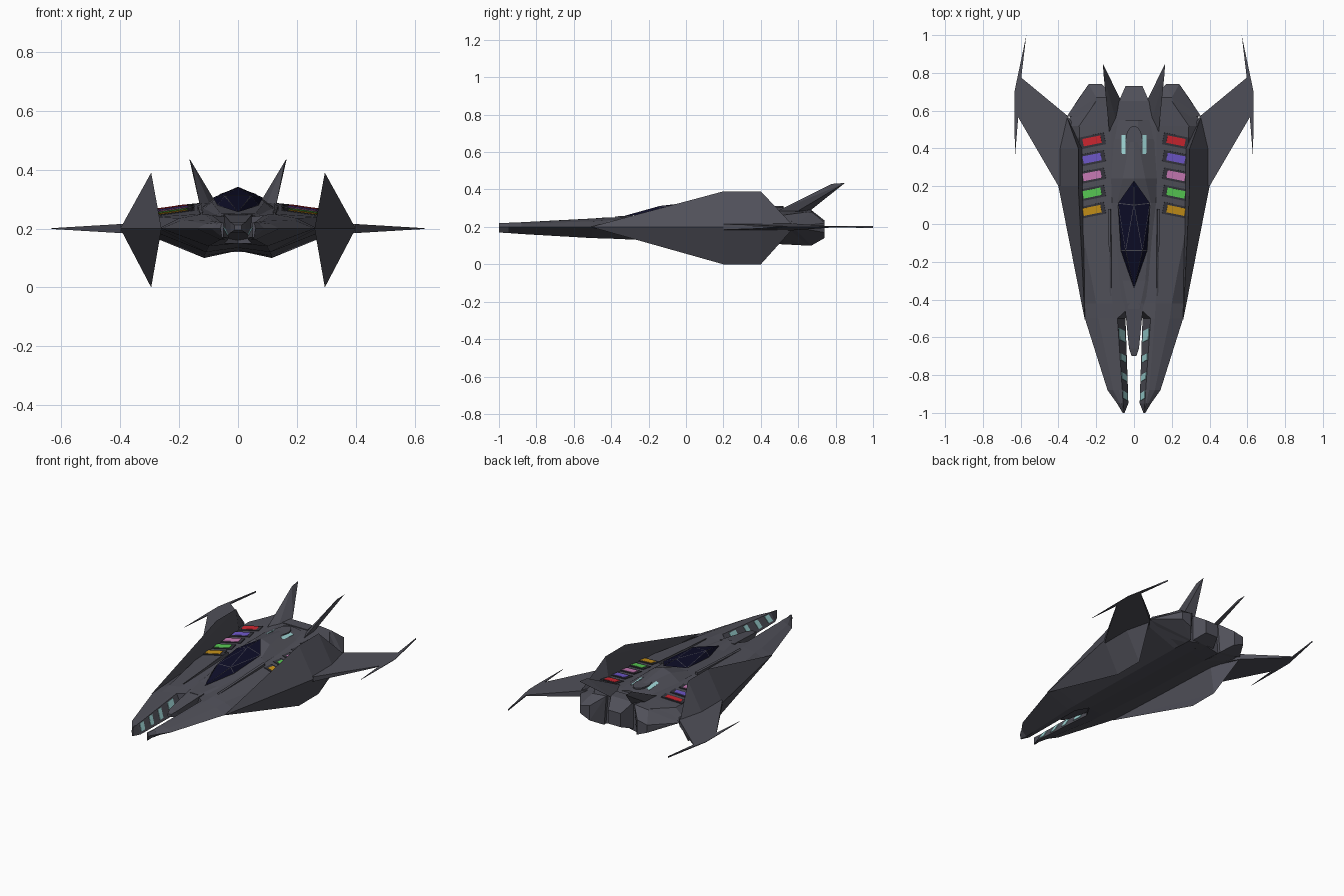
import bpy, bmesh
from math import sin, cos, pi
from mathutils import Vector, Matrix, Euler

cube = bpy.data.objects.get("Cube")
if cube:
    bpy.data.objects.remove(cube, do_unlink=True)


def material(name, r, g, b):
    mat = bpy.data.materials.new(name)
    mat.use_nodes = True
    mat.diffuse_color = (r, g, b, 1)
    mat.node_tree.nodes["Principled BSDF"].inputs["Base Color"].default_value = (r, g, b, 1)
    return mat


grey = material("hull grey", .08, .08, .1)
dark = material("frame grey", .035, .035, .045)
glass = material("canopy navy", .004, .004, .02)
cyan = material("light cyan", .35, .68, .68)
red = material("panel red", .62, .02, .03)
purple = material("panel purple", .16, .1, .6)
pink = material("panel pink", .6, .2, .48)
green = material("panel green", .1, .6, .09)
yellow = material("panel yellow", .56, .28, .01)


def finish(name, bm, mats, mirror=True):
    """Turn a bmesh into a flat-shaded object, mirrored across x = 0."""
    bmesh.ops.recalc_face_normals(bm, faces=bm.faces[:])
    mesh = bpy.data.meshes.new(name)
    bm.to_mesh(mesh)
    bm.free()
    for mat in mats:
        mesh.materials.append(mat)
    obj = bpy.data.objects.new(name, mesh)
    bpy.context.collection.objects.link(obj)
    if mirror:
        obj.modifiers.new("mirror", "MIRROR")
    return obj


def convex(points, merge=True):
    """Faceted solid wrapped around a few corner points."""
    bm = bmesh.new()
    verts = [bm.verts.new(p) for p in points]
    bmesh.ops.convex_hull(bm, input=verts)
    loose = [v for v in bm.verts if not v.link_faces]
    bmesh.ops.delete(bm, geom=loose, context="VERTS")
    if merge:
        bmesh.ops.dissolve_limit(bm, angle_limit=.01, verts=bm.verts[:], edges=bm.edges[:])
    return bm


def loft(stations):
    """Skin closed (x, z) rings placed along y."""
    bm = bmesh.new()
    rings = [[bm.verts.new((x, y, z)) for x, z in ring] for y, ring in stations]
    for a, b in zip(rings, rings[1:]):
        for i in range(len(a)):
            j = (i + 1) % len(a)
            bm.faces.new((a[i], a[j], b[j], b[i]))
    bm.faces.new(rings[0])
    bm.faces.new(rings[-1][::-1])
    return bm


def both(points):
    return points + [(-x, y, z) for x, y, z in points]


# Forked main hull: inner top, shoulder, outer shoulder, side edge, keel, inner bottom
EDGE = .2
hull_stations = [
    (-1, [(.05, .22), (.053, .22), (.056, .215), (.06, EDGE), (.055, .17), (.05, .17)]),
    (-.95, [(.058, .222), (.065, .222), (.075, .215), (.09, EDGE), (.05, .167), (.03, .168)]),
    (-.88, [(.062, .225), (.08, .225), (.11, .216), (.14, EDGE), (.06, .162), (.032, .165)]),
    (-.5, [(.088, .245), (.11, .244), (.19, .23), (.26, EDGE), (.1, .14), (.045, .15)]),
    (-.42, [(0, .235), (.115, .25), (.2, .235), (.27, EDGE), (.1, .138), (0, .15)]),
    (0, [(0, .262), (.12, .262), (.28, .24), (.31, EDGE), (.11, .12), (0, .135)]),
    (.52, [(0, .286), (.12, .286), (.29, .263), (.36, EDGE), (.115, .107), (0, .125)]),
    (.65, [(0, .285), (.09, .285), (.2, .28), (.3, EDGE), (.115, .1), (0, .125)]),
]
finish("main_hull", loft(hull_stations), [grey])

# Raised spine carrying the canopy
FLOOR = (0, .22)
spine_stations = [
    (-.45, [(0, .25), (.03, .248), (.055, .235), FLOOR]),
    (-.3, [(0, .252), (.06, .252), (.11, .24), FLOOR]),
    (.11, [(0, .29), (.09, .29), (.125, .26), FLOOR]),
    (.24, [(0, .338), (.06, .318), (.125, .27), FLOOR]),
    (.45, [(0, .31), (.02, .31), (.11, .28), FLOOR]),
    (.55, [(0, .3), (.02, .3), (.105, .28), FLOOR]),
]
finish("spine", loft(spine_stations), [grey])

# Rounded fairing at the back of the spine
arch = [(.045 * cos(a), .44 + .08 * sin(a)) for a in [pi * i / 8 for i in range(9)]]
arch += [(.03, .38), (-.03, .38)]
finish("spine_fairing", convex([(x, y, z) for x, y in arch for z in (.27, .312)]), [grey], False)

# Centre nose between the prongs
nose = [(.012, -.7, .212), (.012, -.7, .195), (.026, -.66, .222), (.026, -.66, .185),
        (.05, -.42, .25), (.05, -.42, .16)]
finish("nose", convex(both(nose)), [grey], False)

# Canopy: every pane is inset, leaving thin frame bars around the glass
canopy = both([(.07, -.14, .278), (.085, .11, .305), (.045, -.14, .312)])
canopy += [(0, -.34, .256), (0, .1, .34), (0, .23, .342)]
bm = convex(canopy, False)
bm.normal_update()
panes = [f for f in bm.faces if f.normal.z > .05]
bmesh.ops.inset_individual(bm, faces=panes, thickness=.0035)
for face in bm.faces:
    face.material_index = 0
for face in panes:
    face.material_index = 1
finish("canopy", bm, [grey, glass], False)

# Diamond-section side pods
pod = [(.26, -.51, EDGE), (.36, .58, EDGE)]
for y in (.2, .4):
    pod += [(.295, y, .39), (.4, y, EDGE), (.295, y, 0), (.265, y, EDGE)]
finish("side_pod", convex(pod), [grey])

# Thin swept wings with forward and rear tip spikes
outline = [(.3, .2), (.4, .2), (.613, .565), (.63, .355), (.633, .57), (.633, .7),
           (.57, 1), (.597, .775), (.355, .575), (.3, .5)]
bm = bmesh.new()
layers = []
for side in (1, -1):
    layers.append([bm.verts.new((x, y, EDGE + side * (.001 + .06 * (.64 - x))))
                   for x, y in outline])
top, bottom = layers
bm.faces.new(top)
bm.faces.new(bottom[::-1])
for i in range(len(top)):
    j = (i + 1) % len(top)
    bm.faces.new((top[i], bottom[i], bottom[j], top[j]))
finish("wing", bm, [grey])

# Canted tail fins
fin = [(.13, .48, .28), (.125, .59, .28), (.07, .655, .28), (.095, .55, .28),
       (.16, .78, .43), (.165, .85, .435)]
finish("tail_fin", convex(fin), [grey])

# Engine blocks and the centre tail between them
engine = [(.12, .56, .285), (.25, .56, .268), (.355, .57, EDGE), (.12, .56, .105),
          (.1, .67, .29), (.2, .67, .28), (.289, .67, EDGE), (.115, .67, .1),
          (.17, .74, .235), (.24, .74, .22), (.24, .74, .17), (.17, .74, .14)]
finish("engine_block", convex(engine), [grey])
tail = [(x, y, z) for x, y, low, high in ((.09, .58, .12, .29), (.08, .65, .12, .29),
                                          (.045, .73, .15, .238)) for z in (low, high)]
finish("centre_tail", convex(both(tail)), [grey], False)

# Long narrow strakes beside the canopy
strake = [(.12, -.38, .256), (.128, -.38, .25), (.12, -.38, .24),
          (.125, .08, .282), (.138, .08, .278), (.138, .08, .25), (.118, .08, .25)]
finish("strake", convex(strake), [grey])


def slab(name, x, y, lift, size, mat):
    """Thin plate lying on the sloped deck."""
    z = .262 + .046 * y - .138 * (x - .12) + lift
    place = Matrix.Translation((x, y, z)) @ Euler((.046, .137, -.2)).to_matrix().to_4x4()
    bm = bmesh.new()
    bmesh.ops.create_cube(bm, size=1, matrix=place @ Matrix.Diagonal((*size, 1)))
    finish(name, bm, [mat])


# Rows of coloured deck panels in dark surrounds
deck = {"red": red, "purple": purple, "pink": pink, "green": green, "yellow": yellow}
for i, (label, mat) in enumerate(deck.items()):
    y = .44 - .092 * i
    slab("panel_surround_" + label, .22, y, .001, (.135, .062, .007), dark)
    slab("deck_panel_" + label, .222, y, .004, (.098, .04, .005), mat)


def prong_point(y, u, offset):
    """Point on the slanted inner face of a prong, u running from bottom to top."""
    t = (y + .95) / .45
    low = Vector((.03, y, .168)).lerp(Vector((.045, y, .15)), t)
    high = Vector((.058, y, .222)).lerp(Vector((.088, y, .245)), t)
    return low.lerp(high, u) + Vector((offset, 0, -offset / 2))


# Cyan lights along the inner prong faces
for i, (y, length) in enumerate([(-.59, .06), (-.71, .035), (-.81, .035), (-.91, .04)]):
    corners = [prong_point(y + s * length / 2 + .02 * (u - .5), u, offset)
               for s in (-1, 1) for u in (.2, .92) for offset in (-.003, .003)]
    finish("prong_light_%d" % (i + 1), convex(corners, False), [cyan])

# Cyan lights on the sides of the spine
light = []
for y, drop in ((.37, 0), (.47, .007)):
    for x, z in ((.046, .311), (.066, .3025)):
        light += [(x, y, z - drop), (x, y, z - drop - .006)]
finish("spine_light", convex(light, False), [cyan])
